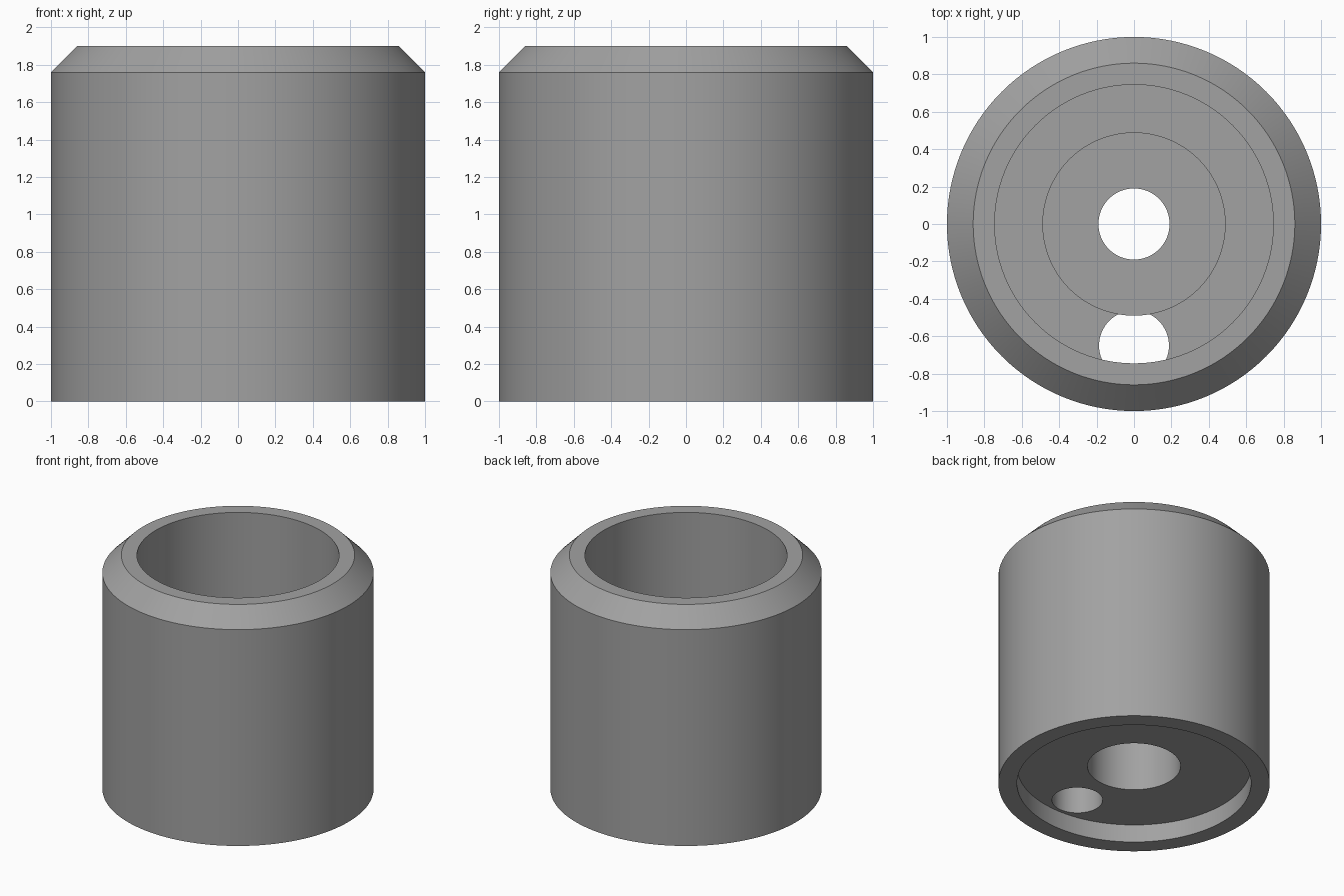
import bpy, bmesh, math

cube = bpy.data.objects.get("Cube")
if cube:
    bpy.data.objects.remove(cube, do_unlink=True)

SEGMENTS = 128
FLOOR_TOP = 0.45
POST_TOP = 0.85
RECESS = 0.145

grey = bpy.data.materials.new("mid_grey")
grey.use_nodes = True
colour = (0.36, 0.36, 0.36, 1)
grey.diffuse_color = colour
grey.node_tree.nodes["Principled BSDF"].inputs["Base Color"].default_value = colour


def revolve(name, profile):
    """Turn a closed (radius, height) profile around the z axis."""
    bm = bmesh.new()
    rings = []
    for r, z in profile:
        rings.append([bm.verts.new((r * math.cos(a), r * math.sin(a), z))
                      for a in (math.tau * i / SEGMENTS for i in range(SEGMENTS))])
    for k, low in enumerate(rings):
        high = rings[(k + 1) % len(rings)]
        for i in range(SEGMENTS):
            j = (i + 1) % SEGMENTS
            bm.faces.new((low[i], low[j], high[j], high[i]))
    bmesh.ops.recalc_face_normals(bm, faces=bm.faces)
    mesh = bpy.data.meshes.new(name)
    bm.to_mesh(mesh)
    bm.free()
    obj = bpy.data.objects.new(name, mesh)
    bpy.context.collection.objects.link(obj)
    return obj


# Chamfered sleeve with bottom recess, floor and hollow central post
body = revolve("sleeve_body", [
    (0.863, 0), (1, 0), (1, 1.76), (0.86, 1.9),      # outside and chamfer
    (0.745, 1.9), (0.745, FLOOR_TOP),                # main bore
    (0.49, FLOOR_TOP), (0.49, POST_TOP),             # post
    (0.19, POST_TOP), (0.19, POST_TOP - 0.15),       # through hole
    (0.343, POST_TOP - 0.15), (0.343, RECESS),       # counterbore
    (0.863, RECESS),                                 # recess ceiling
])
body.data.materials.append(grey)

# Off-centre hole through the floor, running partly under the wall
bottom, top = 0.05, FLOOR_TOP + 0.002
bpy.ops.mesh.primitive_cylinder_add(vertices=64, radius=0.187, depth=top - bottom,
                                    location=(0, -0.65, (top + bottom) / 2))
cutter = bpy.context.object
cutter.name = "side_hole_cutter"
cutter.hide_render = True
cutter.data.materials.append(grey)

bpy.ops.object.select_all(action="DESELECT")
body.select_set(True)
bpy.context.view_layer.objects.active = body
cut = body.modifiers.new("side_hole", "BOOLEAN")
cut.operation = "DIFFERENCE"
cut.solver = "EXACT"
cut.object = cutter
bpy.ops.object.modifier_apply(modifier=cut.name)
bpy.data.objects.remove(cutter, do_unlink=True)

bpy.ops.object.shade_smooth_by_angle(angle=math.radians(30))
